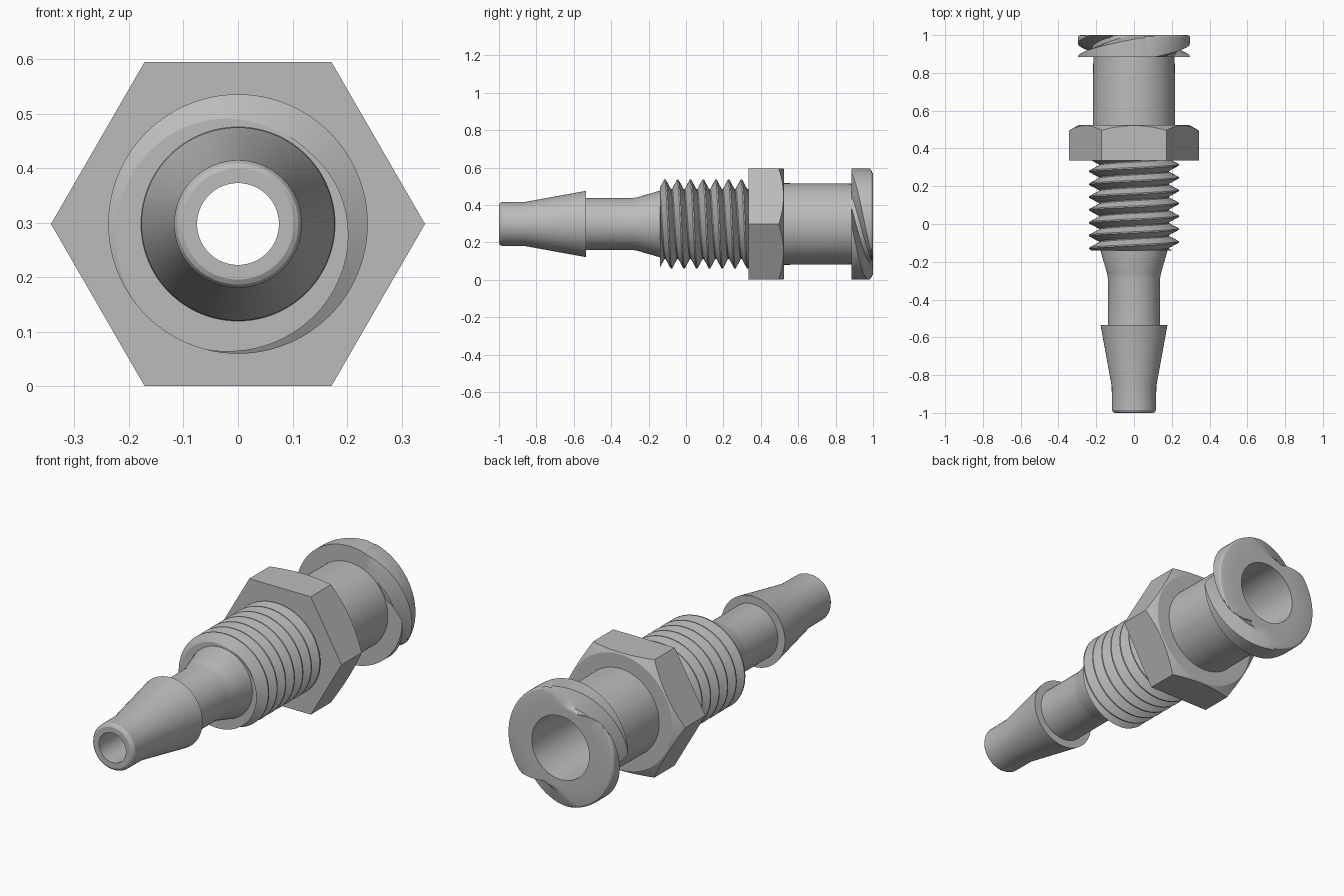
import bpy, bmesh, math

cube = bpy.data.objects.get("Cube")
if cube:
    bpy.data.objects.remove(cube, do_unlink=True)

AXIS_Z = 0.298
SEGMENTS = 96
TAU = math.tau

grey = bpy.data.materials.new("plain grey")
grey.use_nodes = True
COLOUR = (0.5, 0.5, 0.5, 1)
grey.diffuse_color = COLOUR
grey.node_tree.nodes["Principled BSDF"].inputs["Base Color"].default_value = COLOUR


def revolve(name, section):
    """Sweep a closed (y, radius) section round the long axis; it may vary with angle."""
    bm = bmesh.new()
    columns = []
    for i in range(SEGMENTS + 1):
        a = TAU * i / SEGMENTS
        columns.append([bm.verts.new((r * math.cos(a), y, AXIS_Z + r * math.sin(a)))
                        for y, r in section(a)])
    n = len(columns[0])
    for c, d in zip(columns, columns[1:]):
        for k in range(n):
            m = (k + 1) % n
            bm.faces.new((c[k], c[m], d[m], d[k]))
    bmesh.ops.remove_doubles(bm, verts=bm.verts, dist=1e-5)
    bmesh.ops.recalc_face_normals(bm, faces=bm.faces)
    mesh = bpy.data.meshes.new(name)
    bm.to_mesh(mesh)
    bm.free()
    mesh.materials.append(grey)
    obj = bpy.data.objects.new(name, mesh)
    bpy.context.collection.objects.link(obj)
    bpy.ops.object.select_all(action='DESELECT')
    obj.select_set(True)
    bpy.context.view_layer.objects.active = obj
    bpy.ops.object.shade_smooth_by_angle(angle=math.radians(25))
    return obj


def helix_section(y0, y1, inner, pitch, starts, origin, profile, bevel=0):
    """Section of a right-hand thread cut off square at y0 and y1."""
    def radius(y, phase):
        t = (y - phase) / pitch % 1
        if t < profile[0][0]:
            t += 1
        for (ta, ra), (tb, rb) in zip(profile, profile[1:]):
            if ta <= t <= tb:
                return ra + (rb - ra) * (t - ta) / (tb - ta)
        return profile[-1][1]

    turns = math.ceil((y1 - y0) / pitch) + starts + 2

    def section(a):
        phase = origin - pitch * starts * a / TAU
        first = math.floor((y0 - origin) / pitch) - 1
        points = [(y0, inner)]
        for turn in range(first, first + turns + starts):
            for t, _ in profile[:-1]:
                y = min(max(phase + (turn + t) * pitch, y0), y1 - bevel)
                points.append((y, radius(y, phase)))
        # rounded rim at the far end
        for s in (30, 60, 90) if bevel else (90,):
            s = math.radians(s)
            y = y1 - bevel * (1 - math.sin(s))
            points.append((y, radius(y, phase) - bevel * (1 - math.cos(s))))
        points.append((y1, inner))
        return points
    return section


# Hollow core: barbed tip, neck, flare, rear sleeve and stepped bore
core = [(-1, 0.075), (-1, 0.102), (-0.995, 0.111), (-0.985, 0.117), (-0.86, 0.118),
        (-0.535, 0.177), (-0.535, 0.138), (-0.29, 0.138), (-0.26, 0.143),
        (-0.14, 0.178), (0.4, 0.178), (0.4, 0.219), (0.95, 0.215), (0.95, 0.2), (1, 0.2),
        (1, 0.16), (0.44, 0.145), (0.44, 0.075)]
revolve("barbed_core", lambda a: core)

# Screw thread between the flare and the hexagon
CREST, ROOT = 0.238, 0.186
screw = [(0.05, CREST), (0.46, ROOT), (0.54, ROOT), (0.95, CREST), (1.05, CREST)]
revolve("screw_thread", helix_section(-0.14, 0.345, 0.17, 0.068, 1, -0.095, screw))


# Hexagon with a chamfered rear edge
def hexagon(a):
    sixth = TAU / 6
    r = 0.297 / math.cos(a % sixth - sixth / 2)
    rim = 0.29
    return [(0.335, 0.17), (0.335, r), (0.525 - (r - rim) * 0.55, r),
            (0.525, rim), (0.525, 0.17)]


revolve("hexagon_collar", hexagon)

# Two-start locking thread at the rear end
RIM, FLOOR = 0.297, 0.222
lock = [(0.06, FLOOR), (0.19, RIM), (0.81, RIM), (0.94, FLOOR), (1.06, FLOOR)]
revolve("locking_thread", helix_section(0.885, 1, 0.2, 0.19, 2, 0.92, lock, bevel=0.015))
